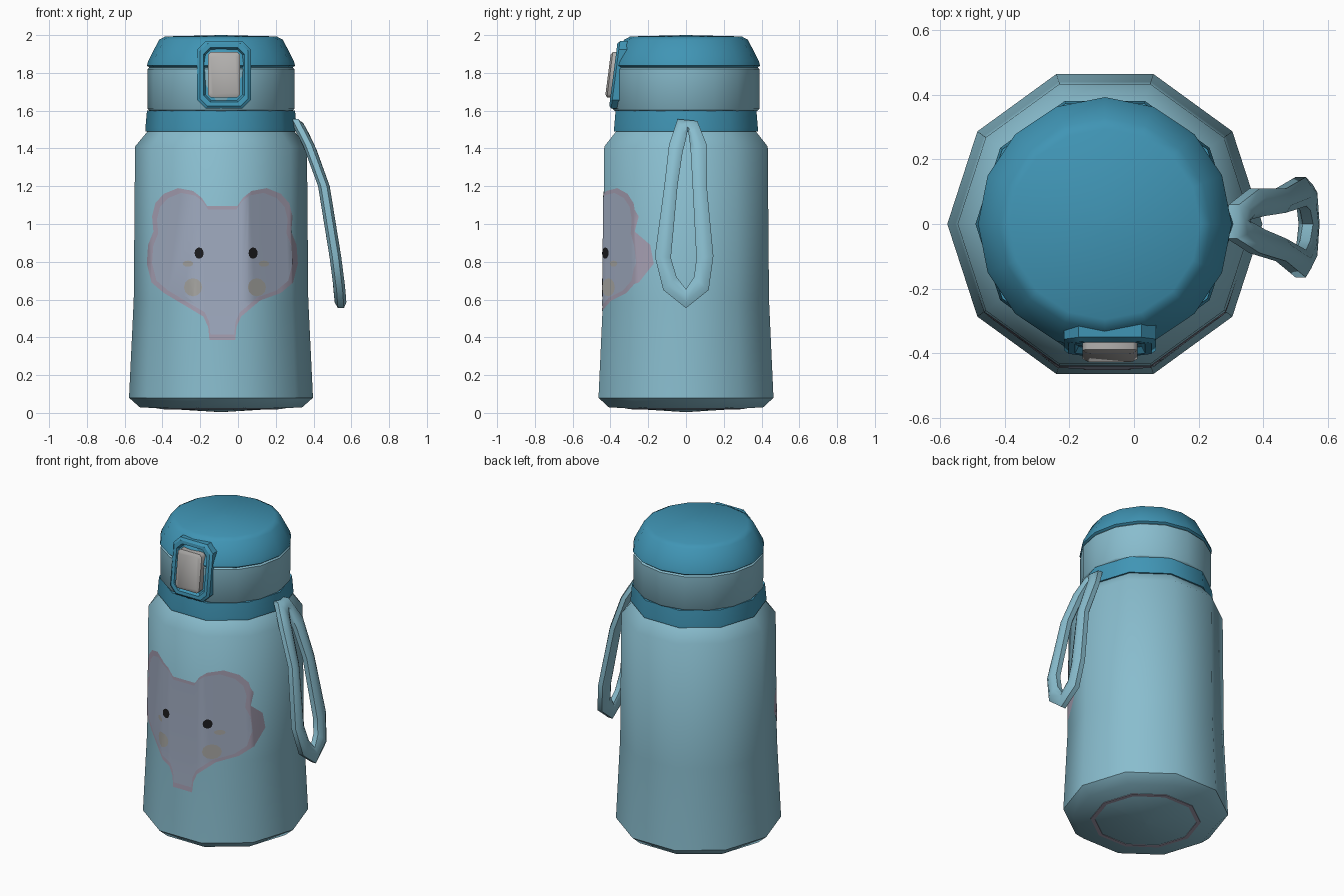
import bpy, bmesh, math
from mathutils import Vector

if "Cube" in bpy.data.objects:
    bpy.data.objects.remove(bpy.data.objects["Cube"])

CX = -0.09           # axis of the bottle


def material(name, r, g, b):
    lin = [(c / 255 / 12.92) if c < 11 else ((c / 255 + 0.055) / 1.055) ** 2.4 for c in (r, g, b)]
    m = bpy.data.materials.new(name)
    m.diffuse_color = (*lin, 1)
    m.use_nodes = True
    m.node_tree.nodes["Principled BSDF"].inputs["Base Color"].default_value = m.diffuse_color
    return m


LIGHT = material("light_blue", 137, 189, 206)
DARK = material("deep_blue", 64, 149, 181)
GREY = material("button_grey", 178, 176, 174)
FACE = material("lavender_grey", 160, 171, 192)
RIM = material("dusty_pink", 165, 158, 177)
CHEEK = material("tan", 168, 167, 163)
BLACK = material("black", 28, 28, 30)


def interp(t, table):
    for (a, va), (b, vb) in zip(table, table[1:]):
        if t <= b:
            return va + (vb - va) * (t - a) / (b - a)
    return table[-1][1]


def finish(name, bm, mat, angle=40):
    me = bpy.data.meshes.new(name)
    bm.to_mesh(me)
    bm.free()
    me.materials.append(mat)
    for p in me.polygons:
        p.use_smooth = True
    me.set_sharp_from_angle(angle=math.radians(angle))
    ob = bpy.data.objects.new(name, me)
    bpy.context.collection.objects.link(ob)
    return ob


def loft(name, rings, mat, closed=False, angle=40):
    """Skin a row of equal rings; cap the ends unless the row is closed."""
    bm = bmesh.new()
    vs = [[bm.verts.new(p) for p in ring] for ring in rings]
    n = len(vs[0])
    pairs = list(zip(vs, vs[1:])) + ([(vs[-1], vs[0])] if closed else [])
    for a, b in pairs:
        for i in range(n):
            j = (i + 1) % n
            bm.faces.new((a[i], a[j], b[j], b[i]))
    if not closed:
        bm.faces.new(vs[0])
        bm.faces.new(vs[-1])
    bmesh.ops.remove_doubles(bm, verts=bm.verts, dist=1e-5)
    bmesh.ops.recalc_face_normals(bm, faces=bm.faces)
    return finish(name, bm, mat, angle)


def lathe(name, profile, sides, mat, closed=False):
    rings = [[(CX + r * math.cos(2 * math.pi * i / sides),
               r * math.sin(2 * math.pi * i / sides), z) for i in range(sides)]
             for r, z in profile]
    return loft(name, rings, mat, closed)


# Ten-sided bottle body and collar
SIDE = [(0.08, 0.487), (0.6, 0.462), (1.41, 0.455)]
lathe("body", [(0.003, 0.004), (0.43, 0.03)] + [(r, z) for z, r in SIDE] +
      [(0.385, 1.495), (0.3, 1.5)], 10, LIGHT)
lathe("collar", [(0.34, 1.49), (0.4, 1.49), (0.4, 1.51), (0.392, 1.6), (0.34, 1.605)], 10, DARK)
lathe("base_ring", [(0.30, 0.019), (0.325, 0.0205), (0.325, 0.025), (0.30, 0.025)], 10, RIM, True)

# Rounder cap band and lid
lathe("cap_band", [(0.34, 1.59), (0.38, 1.6), (0.388, 1.61), (0.388, 1.82), (0.375, 1.832),
                   (0.33, 1.832)], 16, LIGHT)
lathe("lid", [(0.33, 1.825), (0.375, 1.825), (0.392, 1.838), (0.386, 1.862), (0.328, 1.975),
              (0.295, 1.993), (0.003, 2.0)], 16, DARK)


# Latch and push button: stacked octagons on a leaning plane
def latch_ring(hw, hh, c, depth):
    pts = [(hw, hh - c), (hw - c, hh), (c - hw, hh), (-hw, hh - c),
           (-hw, c - hh), (c - hw, -hh), (hw - c, -hh), (hw, c - hh)]
    return [(-0.074 + u, -0.385 + 0.13 * v - depth, 1.79 + v) for u, v in pts]


loft("latch", [latch_ring(0.142, 0.178, 0.045, -0.055), latch_ring(0.142, 0.178, 0.045, -0.012),
               latch_ring(0.128, 0.165, 0.04, 0.0), latch_ring(0.108, 0.145, 0.035, 0.0),
               latch_ring(0.098, 0.135, 0.03, -0.02)], DARK, angle=30)
loft("latch_button", [latch_ring(0.085, 0.12, 0.015, -0.025), latch_ring(0.085, 0.12, 0.015, 0.018),
                      latch_ring(0.07, 0.105, 0.012, 0.028)], GREY, angle=50)

# Carry strap: closed loop given by its outer and inner edge (y, z)
STRAP_X = [(0.5, 0.549), (0.66, 0.537), (0.83, 0.515), (1.26, 0.445), (1.46, 0.355), (1.57, 0.295)]
EDGES = [((0.01, 1.55), (0.01, 1.50)), ((-0.045, 1.555), (0.0, 1.45)),
         ((-0.09, 1.42), (-0.018, 1.38)), ((-0.115, 1.2), (-0.045, 1.2)),
         ((-0.165, 0.83), (-0.08, 0.82)), ((-0.12, 0.65), (-0.05, 0.72)),
         ((0, 0.555), (0, 0.655)), ((0.12, 0.65), (0.043, 0.72)),
         ((0.145, 0.83), (0.055, 0.82)), ((0.11, 1.2), (0.035, 1.2)),
         ((0.11, 1.42), (0.025, 1.38)), ((0.06, 1.545), (0.018, 1.45))]
SECTION = [(0, 0.016), (0.3, 0.031), (0.7, 0.031), (1, 0.016),
           (1, -0.016), (0.7, -0.031), (0.3, -0.031), (0, -0.016)]
rings = []
for o, i in EDGES:
    ring = []
    for t, dx in SECTION:
        y, z = o[0] + (i[0] - o[0]) * t, o[1] + (i[1] - o[1]) * t
        ring.append((interp(z, STRAP_X) + dx, y, z))
    rings.append(ring)
loft("carry_strap", rings, LIGHT, closed=True, angle=45)


# Painted animal face: thin sheets wrapped on the front of the body
def front_y(x, z, lift):
    a = interp(z, SIDE) * math.cos(math.radians(18)) + lift
    ys = []
    for deg in (-162, -126, -90, -54, -18):
        nx, ny = math.cos(math.radians(deg)), math.sin(math.radians(deg))
        ys.append((a - nx * (x - CX)) / ny)
    return max(ys)


def decal(name, outlines, lift, mat):
    bm = bmesh.new()
    for pts in outlines:
        bm.faces.new([bm.verts.new((x, 0, z)) for x, z in pts])
    bmesh.ops.triangulate(bm, faces=bm.faces)
    cuts = [((0, 0, 0.6), (0, 0, 1))]
    for deg in (-144, -108, -72, -36):       # cut along the body's corner lines
        k = math.cos(math.radians(deg))
        p = [Vector((CX + k * interp(z, SIDE), 0, z)) for z in (0.6, 1.41)]
        d = p[1] - p[0]
        cuts.append((p[0], (d.z, 0, -d.x)))
    for co, no in cuts:
        bmesh.ops.bisect_plane(bm, geom=bm.verts[:] + bm.edges[:] + bm.faces[:], dist=1e-5,
                               plane_co=co, plane_no=Vector(no).normalized())
    for v in bm.verts:
        v.co.y = front_y(v.co.x, v.co.z, lift)
    bm.normal_update()
    bmesh.ops.reverse_faces(bm, faces=[f for f in bm.faces if f.normal.y > 0])
    finish(name, bm, mat)


def oval(x, z, rx, rz, n=12):
    return [(x + rx * math.cos(2 * math.pi * i / n), z + rz * math.sin(2 * math.pi * i / n))
            for i in range(n)]


HALF = [(0.08, 1.095), (0.11, 1.14), (0.155, 1.175), (0.235, 1.19), (0.31, 1.16), (0.355, 1.11),
        (0.372, 1.04), (0.365, 0.96), (0.393, 0.89), (0.4, 0.79), (0.375, 0.69), (0.31, 0.635),
        (0.2, 0.595), (0.1, 0.51), (0.075, 0.455), (0.068, 0.385)]
HEAD = HALF + [(-d, z) for d, z in reversed(HALF)]


def head(s):
    return [(-0.083 + d * s, 0.83 + (z - 0.83) * s) for d, z in HEAD]


decal("face_rim", [head(1)], 0.002, RIM)
decal("face_patch", [head(0.93)], 0.004, FACE)
decal("cheeks", [oval(x, 0.665, 0.048, 0.048) for x in (-0.238, 0.1)] +
      [oval(x, 0.79, 0.028, 0.016) for x in (-0.265, 0.137)], 0.006, CHEEK)
decal("eyes", [oval(x, 0.846, 0.024, 0.03) for x in (-0.206, 0.08)], 0.008, BLACK)
